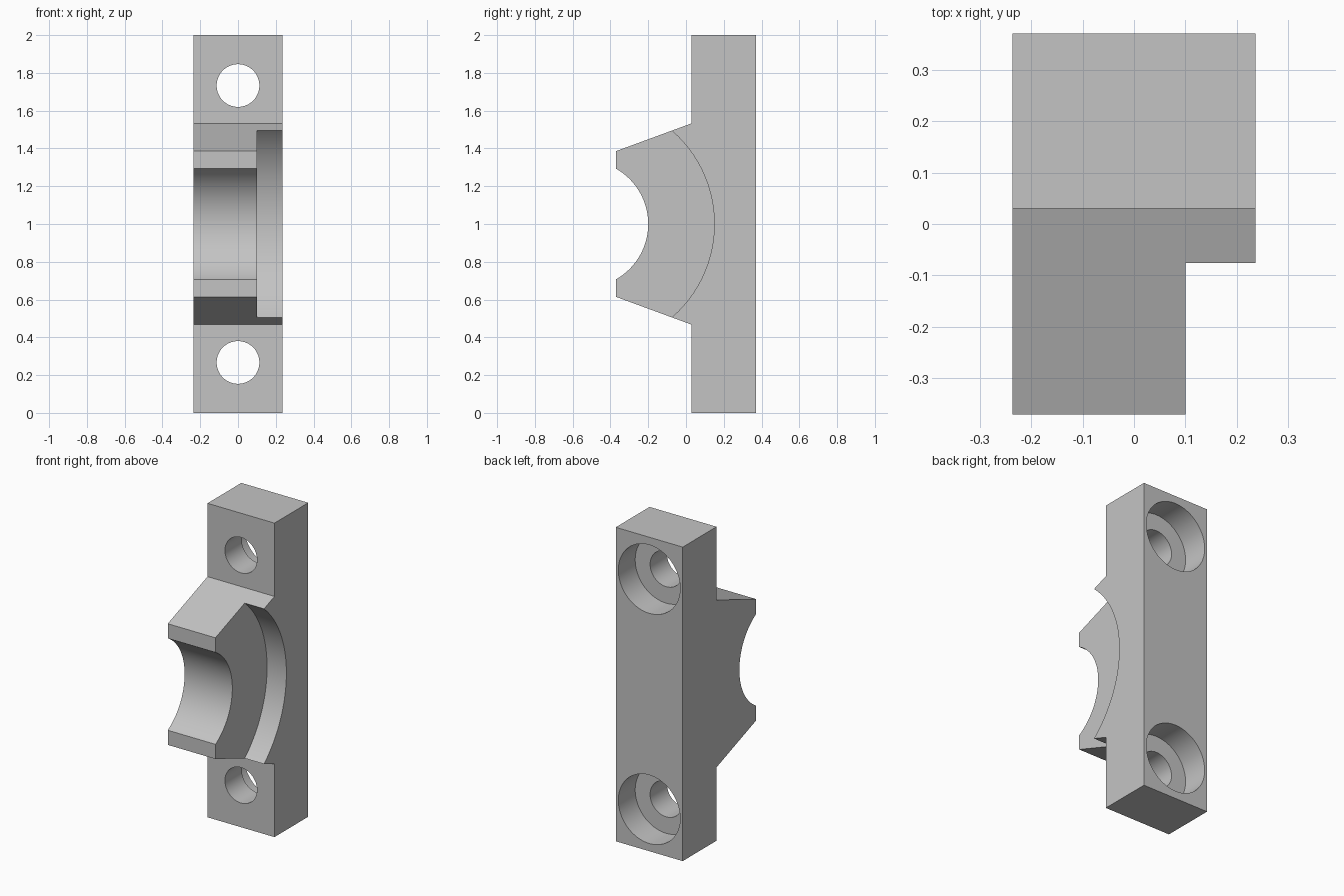
import bpy
import bmesh
import math
from mathutils import Matrix

old = bpy.data.objects.get("Cube")
if old:
    bpy.data.objects.remove(old, do_unlink=True)

HALF_WIDTH = 0.236
FRONT, PLATE_FRONT, BACK = -0.37, 0.03, 0.37
MID_Z = 1.0

grey = bpy.data.materials.new("plain_grey")
grey.use_nodes = True
colour = (0.55, 0.55, 0.55, 1)
grey.diffuse_color = colour
grey.node_tree.nodes["Principled BSDF"].inputs["Base Color"].default_value = colour


def make_object(name, bm):
    bmesh.ops.recalc_face_normals(bm, faces=bm.faces)
    mesh = bpy.data.meshes.new(name)
    bm.to_mesh(mesh)
    bm.free()
    mesh.materials.append(grey)
    obj = bpy.data.objects.new(name, mesh)
    bpy.context.collection.objects.link(obj)
    return obj


def cylinder(name, radius, start, end, axis, centre):
    """Cylinder cutter along x or y, centred on the other two coordinates."""
    bm = bmesh.new()
    bmesh.ops.create_cone(bm, cap_ends=True, segments=96, radius1=radius,
                          radius2=radius, depth=end - start)
    mid = (start + end) / 2
    if axis == "X":
        turn, place = Matrix.Rotation(math.pi / 2, 4, "Y"), (mid, *centre)
    else:
        turn, place = Matrix.Rotation(math.pi / 2, 4, "X"), (centre[0], mid, centre[1])
    bmesh.ops.transform(bm, matrix=Matrix.Translation(place) @ turn, verts=bm.verts)
    obj = make_object(name, bm)
    obj.hide_render = True
    return obj


# Bracket body: side outline, mirrored about mid height, extruded across the width
upper = [(BACK, 2.0), (PLATE_FRONT, 2.0), (PLATE_FRONT, 1.533), (FRONT, 1.386)]
outline = upper + [(y, 2 * MID_Z - z) for y, z in reversed(upper)]
bm = bmesh.new()
side = bm.faces.new([bm.verts.new((-HALF_WIDTH, y, z)) for y, z in outline])
extruded = bmesh.ops.extrude_face_region(bm, geom=[side])["geom"]
bmesh.ops.translate(bm, vec=(2 * HALF_WIDTH, 0, 0),
                    verts=[v for v in extruded if isinstance(v, bmesh.types.BMVert)])
bracket = make_object("clamp_bracket", bm)

# Saddle for the tube and the wider flange recess on the left side
cutters = [
    cylinder("saddle_cutter", 0.337, -0.5, 0.5, "X", (-0.537, MID_Z)),
    cylinder("recess_cutter", 0.655, 0.1, 0.5, "X", (-0.505, MID_Z)),
]

# Bolt holes, counterbored from the back
for label, z in (("upper", 1.733), ("lower", 0.267)):
    cutters.append(cylinder(label + "_bolt_cutter", 0.113, -0.6, 0.6, "Y", (0, z)))
    cutters.append(cylinder(label + "_counterbore_cutter", 0.218, 0.2, 0.6, "Y", (0, z)))

bpy.context.view_layer.objects.active = bracket
for cutter in cutters:
    cut = bracket.modifiers.new(cutter.name, "BOOLEAN")
    cut.operation = "DIFFERENCE"
    cut.solver = "EXACT"
    cut.object = cutter
    bpy.ops.object.modifier_apply(modifier=cut.name)
for cutter in cutters:
    bpy.data.objects.remove(cutter, do_unlink=True)

# Smooth curved walls, sharp edges
bpy.ops.object.select_all(action="DESELECT")
bracket.select_set(True)
bpy.ops.object.shade_smooth_by_angle(angle=math.radians(25))
